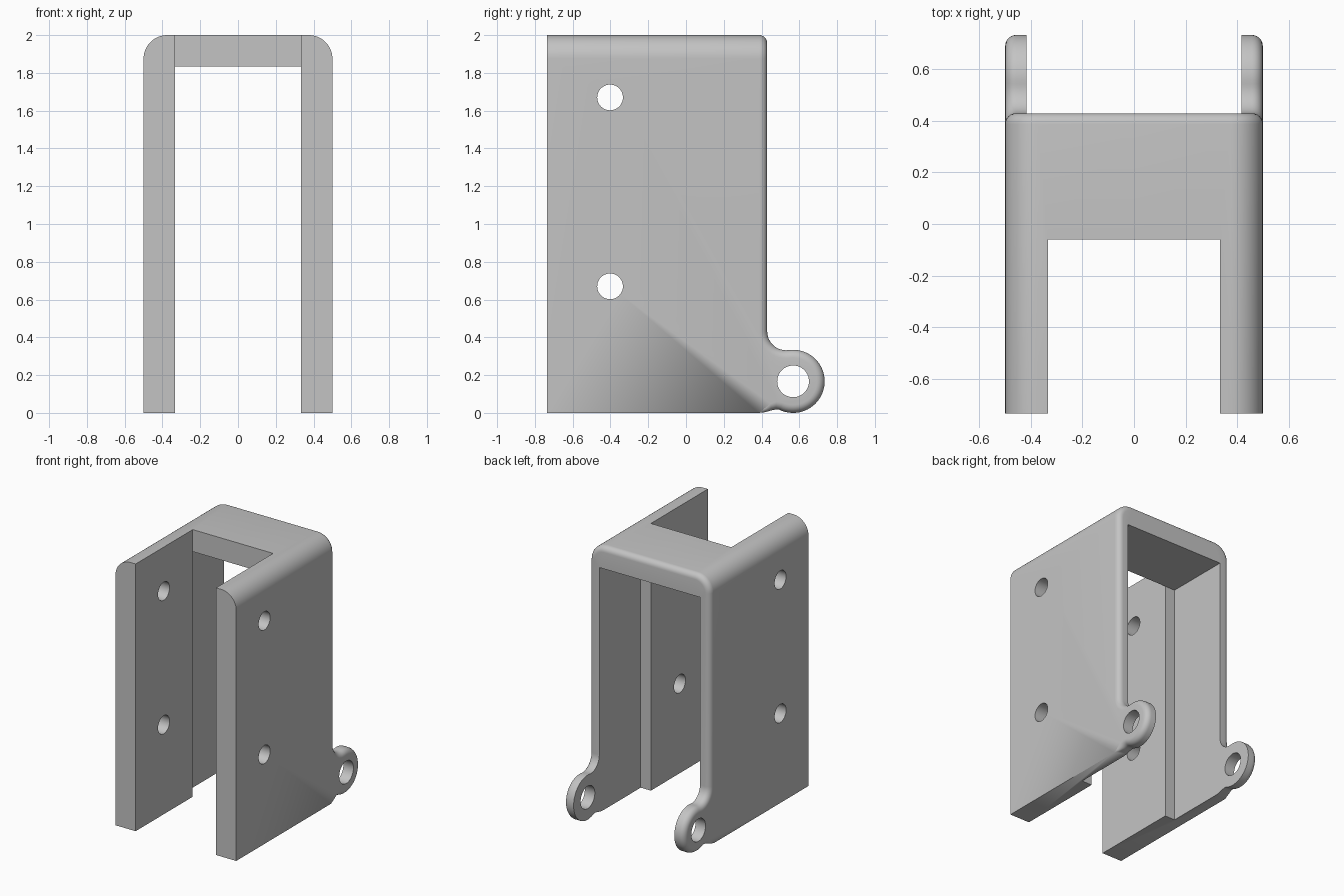
import bpy, bmesh
from math import sin, cos, pi, radians
from mathutils import Vector as V

if "Cube" in bpy.data.objects:
    bpy.data.objects.remove(bpy.data.objects["Cube"])

# Main dimensions
OUT, THICK, THIN = 0.5, 0.333, 0.417      # outer, thick wall and thin wall x
FRONT, STEP, BACK = -0.735, -0.06, 0.43   # y stations
TOP, CEIL, ROUND = 2.0, 1.835, 0.125      # heights and corner radius
FIL = 0.042                               # rear fillet
LY, LZ, LR, NECK = 0.567, 0.167, 0.167, 0.1

bm = bmesh.new()


def face(*pts):
    """Add a face and its mirror image."""
    for s in (1, -1):
        verts = [bm.verts.new((s * p[0], p[1], p[2])) for p in pts]
        bm.faces.new(verts)


# Rear edge path: point, outer-surface normal, rearward normal, fillet radius
path = []


def side(y, z, ny, nz, r=FIL):
    path.append((V((OUT, y, z)), V((1, 0, 0)), V((0, ny, nz)).normalized(), r))


side(0.385, 0, 0, -1, 0)
side(0.42, 0.004, 0.15, -1, FIL * 0.5)
side(0.455, 0.014, 0.2, -1, FIL * 0.85)
side(0.475, 0.018, -0.1, -1)
# Lug outline
cy = BACK + NECK
cz = LZ + ((LR + NECK) ** 2 - (cy - LY) ** 2) ** 0.5
end = V((1, 0)).angle(V((cy - LY, cz - LZ)))
start = radians(-116)
for i in range(41):
    a = start + (end - start) * i / 40
    side(LY + LR * cos(a), LZ + LR * sin(a), cos(a), sin(a))
# Concave neck into the straight rear edge
for i in range(1, 13):
    a = end + pi + (pi - end - pi) * i / 12
    side(cy + NECK * cos(a), cz + NECK * sin(a), -cos(a), -sin(a))
side(BACK, TOP - ROUND, 1, 0)
n_side = len(path)
# Rounded top corner, then across to the middle
for i in range(1, 13):
    a = pi / 2 * i / 12
    n = V((cos(a), 0, sin(a)))
    path.append((V((OUT - ROUND, BACK, TOP - ROUND)) + n * ROUND, n, V((0, 1, 0)), FIL))
path.append((V((0, BACK, TOP)), V((0, 0, 1)), V((0, 1, 0)), FIL))

# Sweep the fillet and close it to the inner rim
SEG = 6
rings = []
for i, (p, n1, n2, r) in enumerate(path):
    ring = [p - n1 * r * (1 - cos(k / SEG * pi / 2)) - n2 * r * (1 - sin(k / SEG * pi / 2))
            for k in range(SEG + 1)]
    if i < n_side - 1:
        ring.append(V((THIN, p.y, p.z)))
    elif i < len(path) - 1:
        ring.append(V((THIN, BACK, CEIL)))
    else:
        ring.append(V((0, BACK, CEIL)))
    rings.append(ring)


def unique(pts):
    out = []
    for p in pts:
        if all((p - q).length > 1e-5 for q in out):
            out.append(p)
    return out


for a, b in zip(rings, rings[1:]):
    for k in range(SEG + 1):
        quad = unique([a[k], b[k], b[k + 1], a[k + 1]])
        if len(quad) > 2:
            face(*quad)

# Outer wall, rounded corner and top
outer = [r[0] for r in rings]
face(*outer[:n_side], (OUT, FRONT, TOP - ROUND), (OUT, FRONT, 0))
arc = outer[n_side - 1:-1]
for a, b in zip(arc, arc[1:]):
    face(a, b, (b.x, FRONT, b.z), (a.x, FRONT, a.z))
face(arc[-1], (arc[-1].x, FRONT, TOP), (THICK, FRONT, TOP), (THICK, STEP, TOP),
     (0, STEP, TOP), outer[-1])
# Front end of the wall
face((OUT, FRONT, 0), *[(p.x, FRONT, p.z) for p in arc], (THICK, FRONT, TOP), (THICK, FRONT, 0))
# Inner thick wall, bridge lip, step, ceiling
face((THICK, FRONT, 0), (THICK, FRONT, TOP), (THICK, STEP, TOP), (THICK, STEP, CEIL), (THICK, STEP, 0))
face((THICK, STEP, TOP), (0, STEP, TOP), (0, STEP, CEIL), (THICK, STEP, CEIL))
face((THICK, STEP, 0), (THICK, STEP, CEIL), (THIN, STEP, CEIL), (THIN, STEP, 0))
face((0, STEP, CEIL), (THICK, STEP, CEIL), (THIN, STEP, CEIL), (THIN, BACK, CEIL), (0, BACK, CEIL))
# Inner thin wall with lug, and underside
face(*[r[-1] for r in rings[:n_side]], (THIN, STEP, CEIL), (THIN, STEP, 0))
face((OUT, FRONT, 0), (THICK, FRONT, 0), (THICK, STEP, 0), (THIN, STEP, 0),
     rings[0][-1], rings[0][0])

bmesh.ops.remove_doubles(bm, verts=bm.verts[:], dist=1e-5)
bmesh.ops.recalc_face_normals(bm, faces=bm.faces[:])
mesh = bpy.data.meshes.new("bracket_body")
bm.to_mesh(mesh)
bm.free()
body = bpy.data.objects.new("bracket_body", mesh)
bpy.context.collection.objects.link(body)

# Grey material
mat = bpy.data.materials.new("plain_grey")
mat.use_nodes = True
grey = (0.55, 0.55, 0.55, 1)
mat.diffuse_color = grey
mat.node_tree.nodes["Principled BSDF"].inputs["Base Color"].default_value = grey
mesh.materials.append(mat)

# Bolt holes and lug hole, drilled through both walls
for y, z, r in ((-0.402, 1.67, 0.068), (-0.402, 0.67, 0.068), (LY, LZ, 0.084)):
    bpy.ops.mesh.primitive_cylinder_add(vertices=48, radius=r, depth=1.4,
                                        location=(0, y, z), rotation=(0, pi / 2, 0))
    cutter = bpy.context.object
    cutter.name = "hole_cutter"
    cutter.hide_render = True
    cutter.data.materials.append(mat)
    mod = body.modifiers.new("hole", 'BOOLEAN')
    mod.operation = 'DIFFERENCE'
    mod.solver = 'EXACT'
    mod.object = cutter
    bpy.context.view_layer.objects.active = body
    bpy.ops.object.modifier_apply(modifier=mod.name)
    bpy.data.objects.remove(cutter)

# Smooth curved faces, keep edges sharp
bpy.ops.object.select_all(action='DESELECT')
body.select_set(True)
bpy.context.view_layer.objects.active = body
bpy.ops.object.shade_smooth_by_angle(angle=radians(30))
